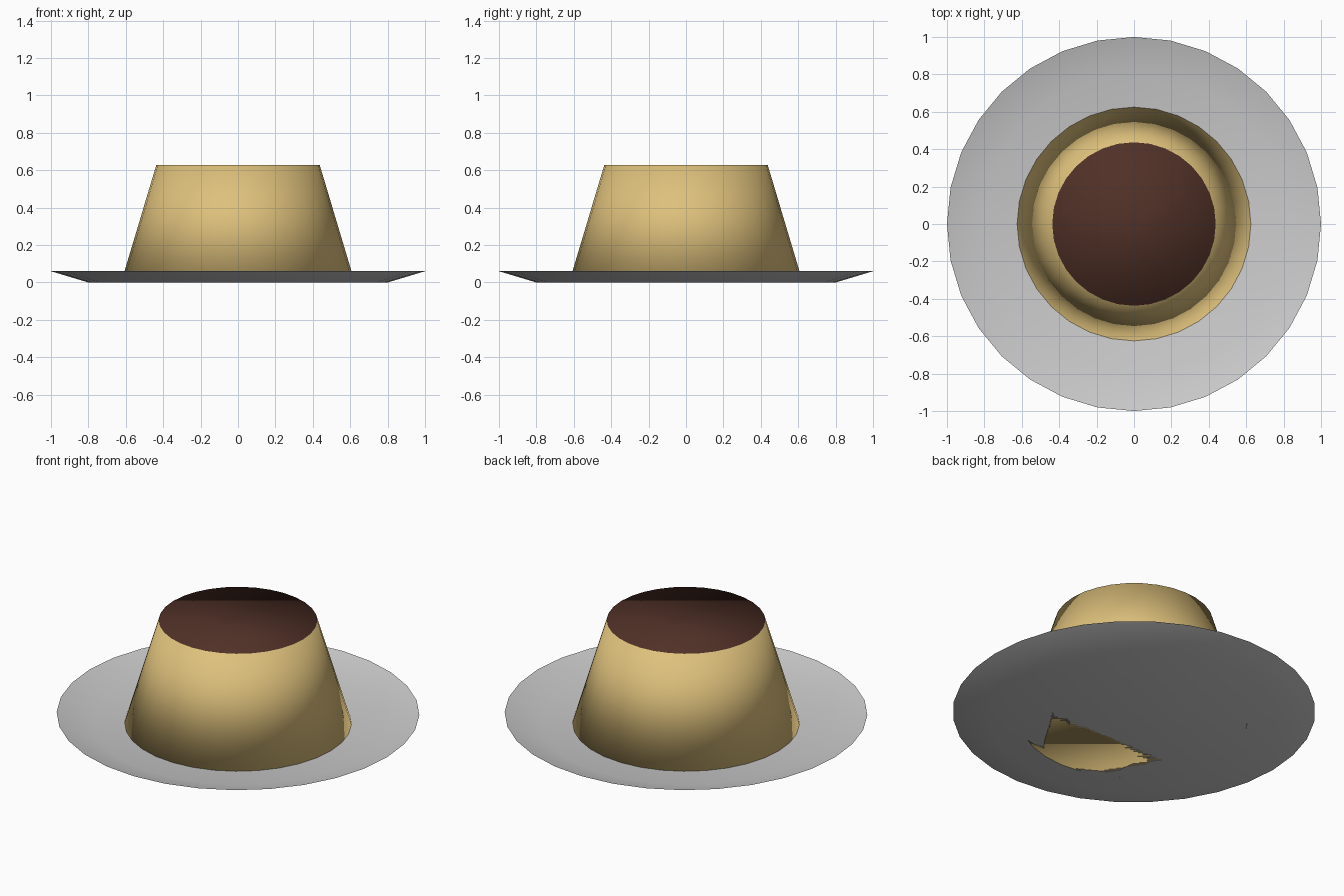
import bpy, bmesh
from math import sin, cos, pi

if "Cube" in bpy.data.objects:
    bpy.data.objects.remove(bpy.data.objects["Cube"])

SIDES = 32


def material(name, rgb):
    m = bpy.data.materials.new(name)
    m.diffuse_color = (*rgb, 1.0)
    m.use_nodes = True
    m.node_tree.nodes["Principled BSDF"].inputs["Base Color"].default_value = m.diffuse_color
    return m


def lathe(name, profile, cap_bottom=True, cap_top=False, mats=()):
    """Stack of rings from (radius, z) pairs; top cap uses the last material."""
    bm = bmesh.new()
    rings = [[bm.verts.new((r * cos(2 * pi * i / SIDES), r * sin(2 * pi * i / SIDES), z))
              for i in range(SIDES)] for r, z in profile]
    for a, b in zip(rings, rings[1:]):
        for i in range(SIDES):
            j = (i + 1) % SIDES
            bm.faces.new((a[i], a[j], b[j], b[i]))
    if cap_bottom:
        bm.faces.new(rings[0][::-1])
    if cap_top:
        bm.faces.new(rings[-1]).material_index = len(mats) - 1
    for f in bm.faces:
        f.smooth = True
    mesh = bpy.data.meshes.new(name)
    bm.to_mesh(mesh)
    bm.free()
    for m in mats:
        mesh.materials.append(m)
    obj = bpy.data.objects.new(name, mesh)
    bpy.context.collection.objects.link(obj)
    return obj


# Thin plate: flat base with a shallow flared rim
lathe("plate", [(0.80, 0.0), (1.0, 0.06)])

# Tapered custard with a caramel-coloured top face
custard = material("custard", (0.73, 0.53, 0.20))
caramel = material("caramel", (0.08, 0.03, 0.02))
lathe("pudding", [(0.625, 0.0), (0.437, 0.627)], cap_top=True, mats=(custard, caramel))
